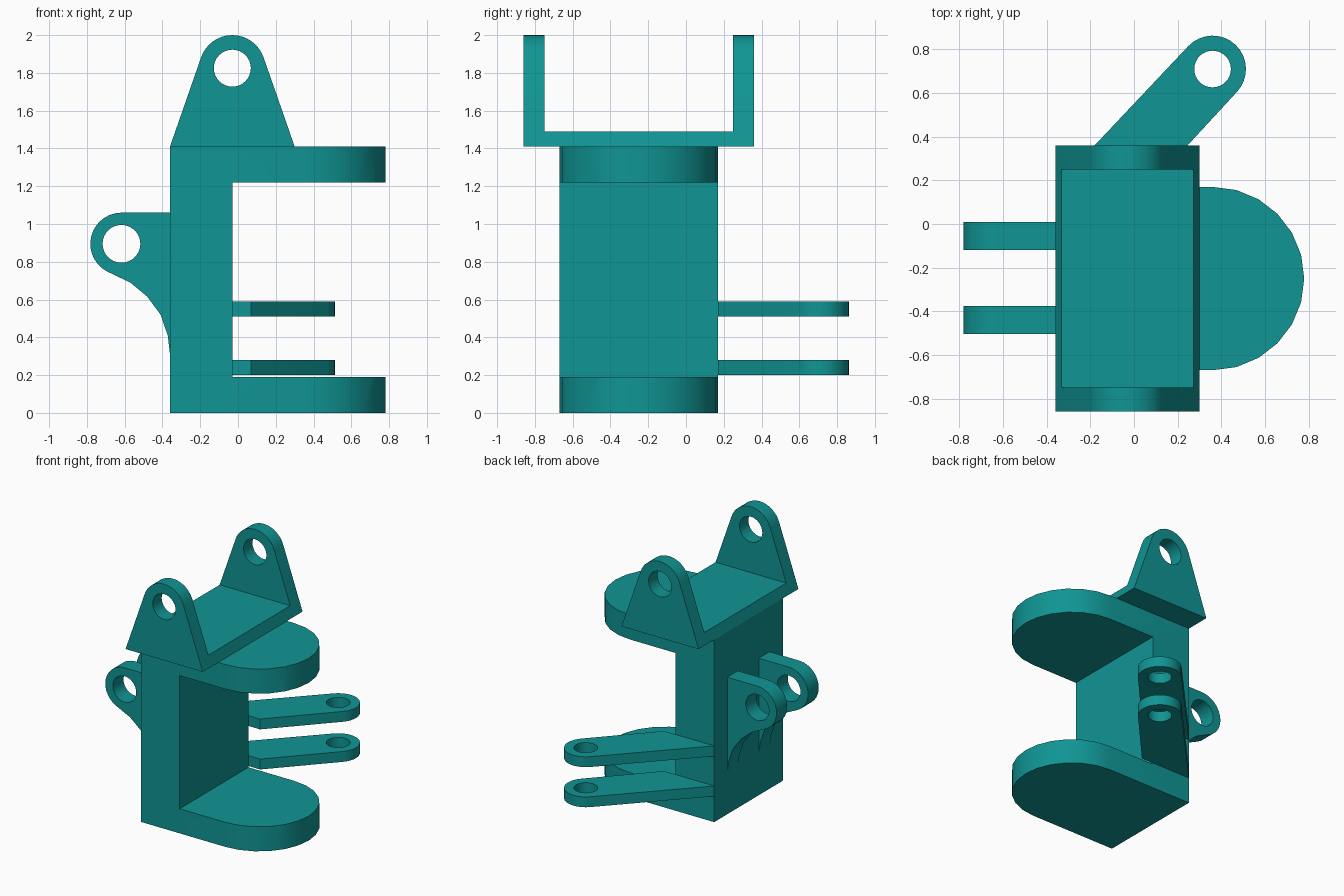
import bpy, bmesh, math
from mathutils import Vector

old = bpy.data.objects.get("Cube")
if old:
    bpy.data.objects.remove(old, do_unlink=True)

teal = bpy.data.materials.new("teal")
teal.use_nodes = True
COLOUR = (0.005, 0.30, 0.295, 1)
teal.diffuse_color = COLOUR
teal.node_tree.nodes["Principled BSDF"].inputs["Base Color"].default_value = COLOUR


def arc(cx, cy, r, start, end, n):
    """Points on an arc, angles in degrees, both ends included."""
    angles = [math.radians(start + (end - start) * i / n) for i in range(n + 1)]
    return [(cx + r * math.cos(a), cy + r * math.sin(a)) for a in angles]


def circle(cx, cy, r, n=32):
    return arc(cx, cy, r, 0, 360, n)[:-1]


def extrude(name, loops, axis, low, high):
    """Extrude an outline (plus hole loops) along y or z."""
    def place(u, v, w):
        return Vector((u, w, v)) if axis == "y" else Vector((u, v, w))
    bm = bmesh.new()
    edges = []
    for loop in loops:
        verts = [bm.verts.new(place(u, v, low)) for u, v in loop]
        edges += [bm.edges.new((a, b)) for a, b in zip(verts, verts[1:] + verts[:1])]
    bmesh.ops.triangle_fill(bm, use_beauty=True, edges=edges)
    grown = bmesh.ops.extrude_face_region(bm, geom=bm.faces[:], use_keep_orig=True)
    moved = [g for g in grown["geom"] if isinstance(g, bmesh.types.BMVert)]
    bmesh.ops.translate(bm, verts=moved, vec=place(0, 0, high - low))
    bmesh.ops.recalc_face_normals(bm, faces=bm.faces)
    mesh = bpy.data.meshes.new(name)
    bm.to_mesh(mesh)
    bm.free()
    mesh.materials.append(teal)
    ob = bpy.data.objects.new(name, mesh)
    bpy.context.collection.objects.link(ob)
    return ob


def select(ob):
    bpy.ops.object.select_all(action="DESELECT")
    ob.select_set(True)
    bpy.context.view_layer.objects.active = ob


def cut_box(ob, x, y, z):
    """Remove a box-shaped pocket from a part."""
    outline = [(x[0], y[0]), (x[1], y[0]), (x[1], y[1]), (x[0], y[1])]
    cutter = extrude("pocket_cutter", [outline], "z", *z)
    cutter.hide_render = True
    mod = ob.modifiers.new("pocket", "BOOLEAN")
    mod.operation = "DIFFERENCE"
    mod.solver = "EXACT"
    mod.object = cutter
    select(ob)
    bpy.ops.object.modifier_apply(modifier=mod.name)
    bpy.data.objects.remove(cutter, do_unlink=True)


parts = []

# C-shaped body: rounded block with a pocket leaving column and two arms
outline = [(-0.36, 0.17), (-0.36, -0.67)] + arc(0.36, -0.25, 0.42, -90, 90, 12)
body = extrude("c_frame", [outline], "z", 0, 1.41)
cut_box(body, (-0.03, 1), (-1, 1), (0.19, 1.22))
parts.append(body)

# Top fork: tapered eye profile, cut away between the two ears
outline = [(-0.36, 1.41), (0.30, 1.41)] + arc(-0.03, 1.825, 0.175, 18, 162, 16)
fork = extrude("top_fork", [outline, circle(-0.03, 1.825, 0.098)], "y", -0.86, 0.36)
cut_box(fork, (-1, 1), (-0.75, 0.25), (1.49, 2.2))
parts.append(fork)

# Back lugs: two flat angled arms with vertical eyes
outline = [(-0.36, 0.17), (0.07, 0.17)] + arc(0.36, 0.71, 0.153, -43, 136, 16)
for name, z in (("lower_back_lug", 0.20), ("upper_back_lug", 0.51)):
    parts.append(extrude(name, [outline, circle(0.36, 0.71, 0.084)], "z", z, z + 0.08))

# Side lugs: upright ears with a curved gusset running into the column
outline = [(-0.36, 1.06)] + arc(-0.617, 0.895, 0.165, 90, 243, 14)
outline += [(-0.57, 0.69), (-0.48, 0.615), (-0.41, 0.52), (-0.372, 0.41), (-0.36, 0.31)]
for name, y in (("front_side_lug", -0.505), ("rear_side_lug", -0.12)):
    parts.append(extrude(name, [outline, circle(-0.617, 0.895, 0.1)], "y", y, y + 0.13))

# Smooth the rounded walls, keep corners sharp
for ob in parts:
    select(ob)
    bpy.ops.object.shade_smooth_by_angle(angle=math.radians(30))
